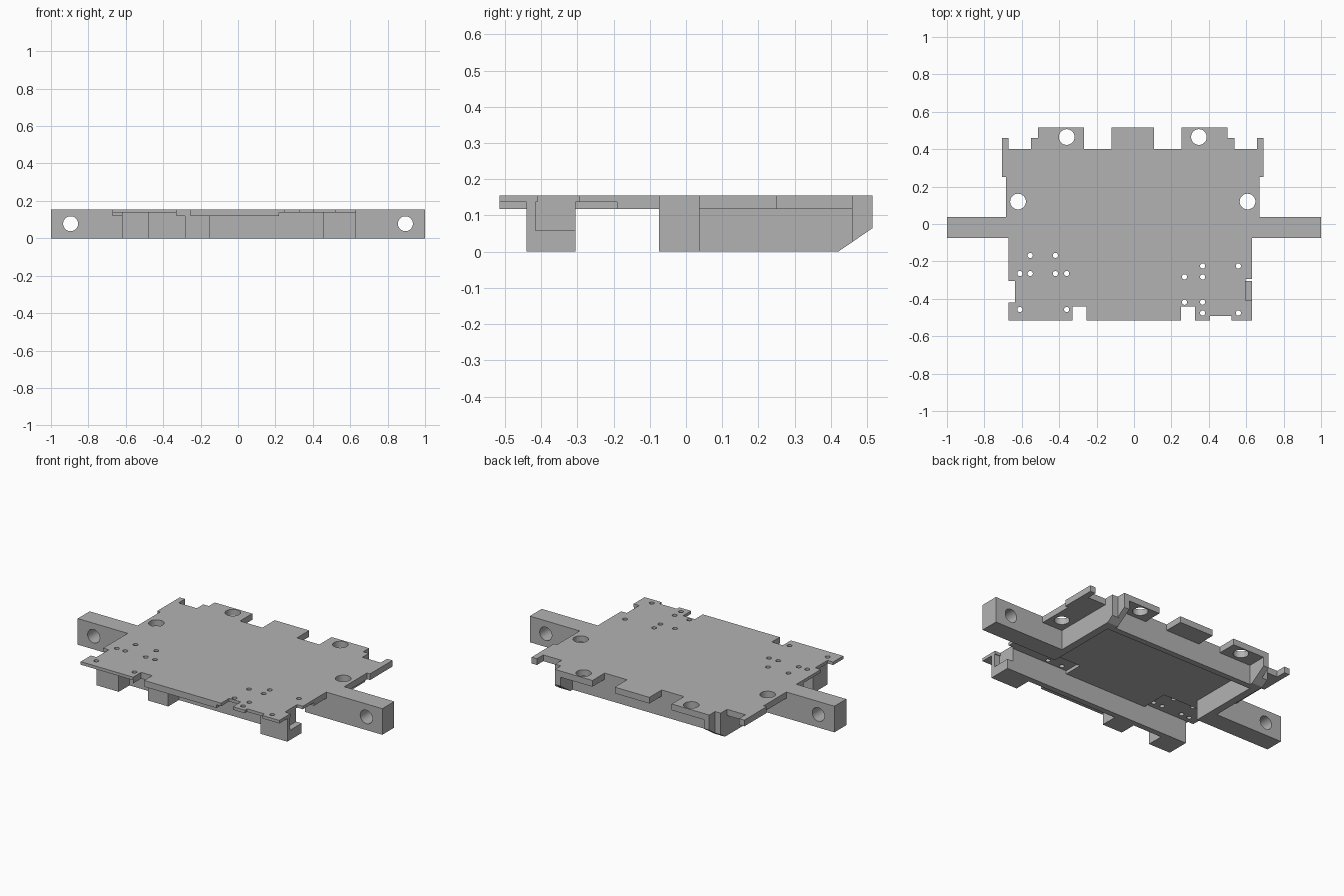
import bpy, bmesh, math
from mathutils import Matrix

if "Cube" in bpy.data.objects:
    bpy.data.objects.remove(bpy.data.objects["Cube"])

grey = bpy.data.materials.new("plain grey")
grey.use_nodes = True
grey.diffuse_color = (0.45, 0.45, 0.45, 1)
grey.node_tree.nodes["Principled BSDF"].inputs["Base Color"].default_value = grey.diffuse_color

TOP, UNDER, THIN = 0.155, 0.118, 0.137
MID = -0.0065            # the body is mirrored about this x


def flip(x):
    return 2 * MID - x


def finish(name, bm):
    bmesh.ops.recalc_face_normals(bm, faces=bm.faces)
    mesh = bpy.data.meshes.new(name)
    bm.to_mesh(mesh)
    bm.free()
    mesh.materials.append(grey)
    ob = bpy.data.objects.new(name, mesh)
    bpy.context.collection.objects.link(ob)
    return ob


def add_box(bm, x0, x1, y0, y1, z0, z1):
    size = Matrix.Diagonal((abs(x1 - x0), y1 - y0, z1 - z0, 1))
    place = Matrix.Translation(((x0 + x1) / 2, (y0 + y1) / 2, (z0 + z1) / 2))
    bmesh.ops.create_cube(bm, size=1, matrix=place @ size)


def box(name, *limits):
    bm = bmesh.new()
    add_box(bm, *limits)
    return finish(name, bm)


def prism(name, points, direction):
    bm = bmesh.new()
    face = bm.faces.new([bm.verts.new(p) for p in points])
    moved = bmesh.ops.extrude_face_region(bm, geom=[face])["geom"]
    bmesh.ops.translate(bm, vec=direction, verts=[v for v in moved if isinstance(v, bmesh.types.BMVert)])
    return finish(name, bm)


def add_pin(bm, centre, radius, sides, turn=Matrix()):
    bmesh.ops.create_cone(bm, cap_ends=True, segments=sides, radius1=radius, radius2=radius,
                          depth=0.5, matrix=Matrix.Translation(centre) @ turn)


def cut(ob, bm):
    cutter = finish("cutter", bm)
    cutter.hide_render = True
    mod = ob.modifiers.new("cut", "BOOLEAN")
    mod.operation, mod.solver, mod.object = "DIFFERENCE", "EXACT", cutter
    graph = bpy.context.evaluated_depsgraph_get()
    result = bpy.data.meshes.new_from_object(ob.evaluated_get(graph))
    ob.modifiers.clear()
    ob.data = result
    bpy.data.objects.remove(cutter)


# Top plate: stepped back edge mirrored, plain front
half = [(-0.685, -0.075), (-0.685, 0.25), (-0.705, 0.25), (-0.705, 0.46), (-0.67, 0.46),
        (-0.67, 0.4), (-0.55, 0.4), (-0.55, 0.46), (-0.513, 0.46), (-0.513, 0.515),
        (-0.267, 0.515), (-0.267, 0.4), (-0.12, 0.4), (-0.12, 0.515)]
outline = half + [(flip(x), y) for x, y in reversed(half)]
outline += [(0.632, -0.075), (0.632, -0.515), (-0.672, -0.515), (-0.672, -0.075)]
plate = prism("top_plate", [(x, y, UNDER) for x, y in outline], (0, 0, TOP - UNDER))

# Thinner corners under the plate
bm = bmesh.new()
add_box(bm, 0.22, 0.7, -0.6, -0.19, 0, THIN)
add_box(bm, -0.7, -0.33, -0.6, -0.14, 0, THIN)
cut(plate, bm)

# Edge notches and round holes
bm = bmesh.new()
for x0, x1, y0, y1 in [(0.595, 0.7, -0.41, -0.295), (-0.7, -0.635, -0.42, -0.305),
                       (0.25, 0.327, -0.6, -0.44), (-0.328, -0.255, -0.6, -0.44),
                       (0.405, 0.52, -0.6, -0.493)]:
    add_box(bm, x0, x1, y0, y1, 0, 0.3)
for x, y in [(-0.36, 0.465), (-0.62, 0.12)]:
    for px in (x, flip(x)):
        add_pin(bm, (px, y, TOP), 0.042, 32)
pin_rows = {-0.168: (-0.555, -0.42), -0.265: (-0.61, -0.555, -0.42, -0.36),
            -0.457: (-0.61, -0.36), -0.225: (0.367, 0.558), -0.283: (0.27, 0.367),
            -0.418: (0.27, 0.367), -0.476: (0.367, 0.558)}
for y, row in pin_rows.items():
    for x in row:
        add_pin(bm, (x, y, TOP), 0.014, 16)
cut(plate, bm)

# Side walls, hooks and arms
for side, sign in (("right", -1), ("left", 1)):
    def sx(x):
        return x if sign < 0 else flip(x)

    wall = [(-0.075, 0), (0.42, 0), (0.46, 0.027), (0.46, UNDER), (-0.075, UNDER)]
    prism(side + "_wall", [(sx(-0.55), y, z) for y, z in wall], (-sign * 0.045, 0, 0))
    hook = [(0.37, 0), (0.42, 0), (0.515, 0.065), (0.515, UNDER), (0.37, UNDER)]
    prism(side + "_hook", [(sx(-0.513), y, z) for y, z in hook], (-sign * 0.035, 0, 0))

    arm = box(side + "_arm", sign * 0.52, sign, -0.075, 0.037, 0, TOP)
    bm = bmesh.new()
    add_pin(bm, (sign * 0.895, 0, 0.078), 0.04, 32, Matrix.Rotation(math.pi / 2, 4, "X"))
    cut(arm, bm)

# Back and front walls
box("back_wall", -0.52, flip(-0.52), 0.365, 0.4, 0, UNDER)
box("front_wall", -0.6, 0.59, -0.34, -0.305, 0, UNDER)
for x0, x1 in ((-0.6, -0.33), (0.22, 0.59)):
    box("front_wall_riser", x0, x1, -0.34, -0.305, UNDER, THIN)

# Front feet
box("outer_right_foot", -0.62, -0.475, -0.44, -0.305, 0, THIN)
box("inner_right_foot", -0.283, -0.15, -0.44, -0.305, 0, UNDER)
foot = box("left_foot", 0.455, 0.632, -0.44, -0.305, 0, THIN)
bm = bmesh.new()
add_box(bm, 0.595, 0.7, -0.415, -0.2, 0.058, 0.3)
cut(foot, bm)

# Smooth hole walls, sharp edges elsewhere
for ob in bpy.context.collection.objects:
    ob.select_set(ob.type == "MESH")
bpy.context.view_layer.objects.active = plate
bpy.ops.object.shade_smooth_by_angle(angle=math.radians(30))
